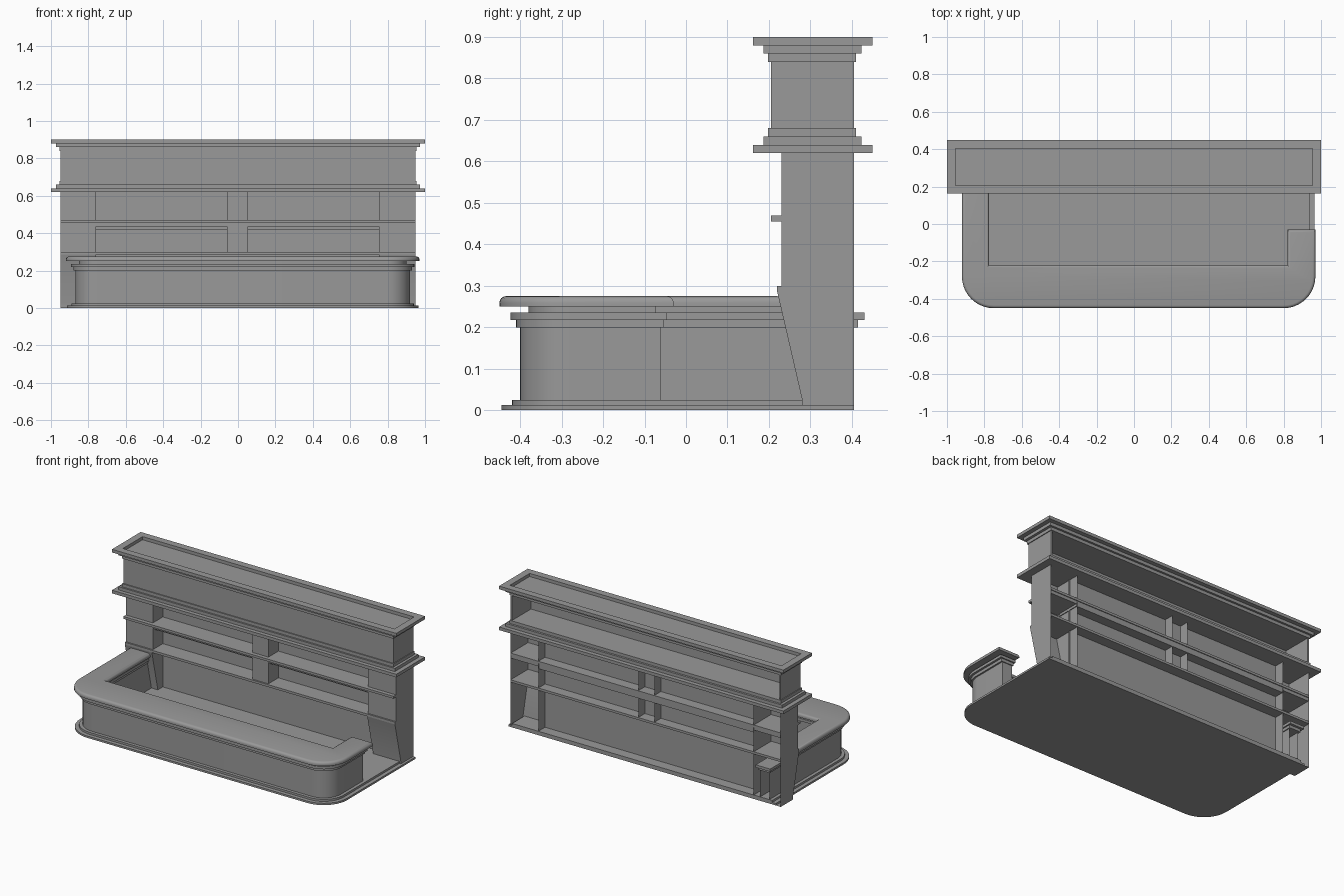
import bpy, bmesh
from math import sin, cos, pi

cube = bpy.data.objects.get("Cube")
if cube:
    bpy.data.objects.remove(cube, do_unlink=True)

grey = bpy.data.materials.new("plain grey")
grey.use_nodes = True
grey.diffuse_color = (0.32, 0.32, 0.32, 1)
grey.node_tree.nodes["Principled BSDF"].inputs["Base Color"].default_value = (0.32, 0.32, 0.32, 1)
parts = []


def prism(name, points, axis, lo, hi, open_back=False, round_top=0):
    """Extrude a 2D outline along x (outline in y, z) or z (outline in x, y)."""
    bm = bmesh.new()
    put = (lambda p, h: (h, p[0], p[1])) if axis == "x" else (lambda p, h: (p[0], p[1], h))
    face = bm.faces.new([bm.verts.new(put(p, lo)) for p in points])
    grown = bmesh.ops.extrude_face_region(bm, geom=[face])
    shift = (hi - lo, 0, 0) if axis == "x" else (0, 0, hi - lo)
    bmesh.ops.translate(bm, vec=shift, verts=[v for v in grown["geom"] if isinstance(v, bmesh.types.BMVert)])
    bmesh.ops.recalc_face_normals(bm, faces=bm.faces[:])
    if open_back:
        back = max(v.co.y for v in bm.verts) - 0.001
        bmesh.ops.delete(bm, geom=[f for f in bm.faces if all(v.co.y > back for v in f.verts)], context="FACES")
    if round_top:
        rim = [e for e in bm.edges if all(v.co.z > hi - 0.0001 for v in e.verts)]
        bmesh.ops.bevel(bm, geom=rim, offset=round_top, segments=4, profile=0.5, affect="EDGES")
    mesh = bpy.data.meshes.new(name)
    bm.to_mesh(mesh)
    bm.free()
    mesh.materials.append(grey)
    ob = bpy.data.objects.new(name, mesh)
    bpy.context.collection.objects.link(ob)
    parts.append(ob)
    return ob


def box(name, x0, x1, y0, y1, z0, z1, open_back=False):
    return prism(name, [(x0, y0), (x1, y0), (x1, y1), (x0, y1)], "z", z0, z1, open_back)


def front_curve(d):
    """Rounded front edge of the counter, inset by d, from left to right."""
    r, x0, x1, y0 = 0.17 - d, -0.92 + d, 0.97 - d, -0.45 + d
    turns = [i * pi / 20 for i in range(11)]
    left = [(x0 + r - r * cos(a), y0 + r - r * sin(a)) for a in turns]
    right = [(x1 - r + r * sin(a), y0 + r - r * cos(a)) for a in turns]
    return left + right


def counter_band(name, d, z0, z1, back, open_back=False, round_top=0):
    """Hooked counter layer: long arm on one side, short stub on the other."""
    k = d * 0.6
    end, inner_y, inner_l, inner_r = -0.03 - k, -0.22 - k, -0.775 - k, 0.82 + k
    pts = [(-0.92 + d, back)] + front_curve(d)
    pts += [(0.97 - d, end), (inner_r, end), (inner_r, inner_y), (inner_l, inner_y), (inner_l, back)]
    return prism(name, pts, "z", z0, z1, open_back, round_top)


# Floor plates
for name, d, z0, z1 in [("floor_plate", 0.005, 0, 0.012), ("floor_step", 0.03, 0.012, 0.025)]:
    prism(name, [(-0.92 + d, 0.405)] + front_curve(d) + [(0.97 - d, 0.405)], "z", z0, z1)

# Counter, from the wall up to the rounded top
counter_band("counter_wall", 0.05, 0.025, 0.2, 0.405, open_back=True)
counter_band("counter_lower_moulding", 0.04, 0.2, 0.218, 0.415)
counter_band("counter_upper_moulding", 0.027, 0.218, 0.235, 0.43)
counter_band("counter_neck", 0.07, 0.235, 0.25, 0.235)
counter_band("counter_top", 0, 0.25, 0.275, 0.235, round_top=0.016)

# End piers with sloping feet, hollow at the back
pier = [(0.28, 0), (0.28, 0.025), (0.22, 0.285), (0.23, 0.3), (0.23, 0.62), (0.405, 0.62), (0.405, 0)]
for name, x0, x1 in [("right_pier", -0.95, -0.76), ("left_pier", 0.755, 0.95)]:
    prism(name, pier, "x", x0, x1, open_back=True)
box("centre_pillar", -0.06, 0.053, 0.23, 0.4, 0.3, 0.62, open_back=True)

# Back wall and shelves
box("back_wall", -0.76, 0.76, 0.33, 0.338, 0.02, 0.62)
box("lower_shelf", -0.95, 0.95, 0.22, 0.405, 0.285, 0.3)
box("niche_board", -0.76, 0.76, 0.25, 0.4, 0.42, 0.435)
box("shelf_rail", -0.95, 0.95, 0.23, 0.4, 0.435, 0.455)
box("middle_shelf", -0.95, 0.95, 0.205, 0.405, 0.455, 0.47)

# Header box, open at the back
box("header_front", -0.95, 0.95, 0.205, 0.215, 0.68, 0.84)
for side, x in [("right", -0.95), ("left", 0.94)]:
    box("header_" + side + "_end", x, x + 0.01, 0.205, 0.405, 0.68, 0.84)

# Stepped cornices below and above the header
steps = [(0.955, 0.198, 0.41), (0.972, 0.187, 0.423), (1.0, 0.162, 0.45)]
for i, (x, y0, y1) in enumerate(steps):
    box("lower_cornice_step", -x, x, y0, y1, 0.66 - 0.02 * i, 0.68 - 0.02 * i)
    if i < 2:
        box("upper_cornice_step", -x, x, y0, y1, 0.84 + 0.02 * i, 0.86 + 0.02 * i)

# Raised rim around the sunken roof
x, y0, y1 = steps[2]
rim = 0.045
for name, a, b, c, d in [("roof_front_rim", -x, x, y0, y0 + rim), ("roof_back_rim", -x, x, y1 - rim, y1),
                         ("roof_right_rim", -x, rim - x, y0 + rim, y1 - rim),
                         ("roof_left_rim", x - rim, x, y0 + rim, y1 - rim)]:
    box(name, a, b, c, d, 0.88, 0.9)

# Smooth curves, sharp corners
bpy.ops.object.select_all(action="DESELECT")
for ob in parts:
    ob.select_set(True)
bpy.context.view_layer.objects.active = parts[0]
bpy.ops.object.shade_smooth_by_angle(angle=0.5)
